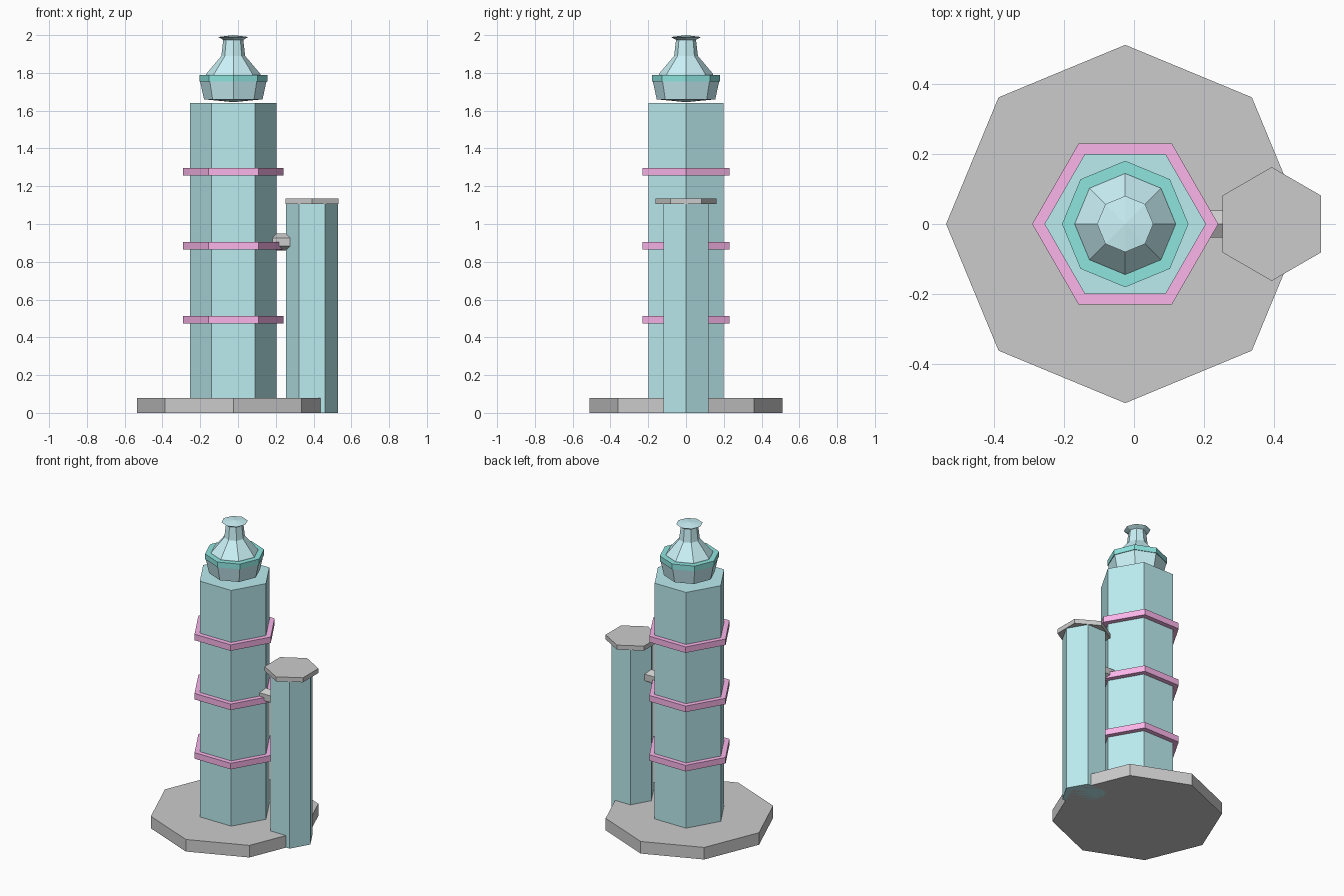
import bpy, bmesh, math

if "Cube" in bpy.data.objects:
    bpy.data.objects.remove(bpy.data.objects["Cube"])

CX = -0.025   # main tower axis
SX = 0.392    # side tower axis


def material(name, rgb):
    m = bpy.data.materials.new(name)
    m.diffuse_color = (*rgb, 1)
    m.use_nodes = True
    m.node_tree.nodes["Principled BSDF"].inputs["Base Color"].default_value = m.diffuse_color
    return m


AQUA = material("aqua", (0.50, 0.84, 0.87))
PINK = material("pink", (0.95, 0.46, 0.82))
TEAL = material("teal", (0.27, 0.78, 0.74))
SKY = material("pale_blue", (0.60, 0.90, 0.95))


def finish(name, bm, mat):
    bmesh.ops.recalc_face_normals(bm, faces=bm.faces)
    me = bpy.data.meshes.new(name)
    bm.to_mesh(me)
    bm.free()
    ob = bpy.data.objects.new(name, me)
    bpy.context.collection.objects.link(ob)
    if mat:
        me.materials.append(mat)
    return ob


def lathe(name, x, sides, profile, mat=None, turn=0.0):
    """Stack polygon rings from (radius, z) points; radius 0 makes a pole."""
    bm = bmesh.new()
    rings = []
    for r, z in profile:
        if r == 0:
            rings.append([bm.verts.new((x, 0, z))] * sides)
        else:
            angles = [turn + math.tau * i / sides for i in range(sides)]
            rings.append([bm.verts.new((x + r * math.cos(a), r * math.sin(a), z)) for a in angles])
    for a, b in zip(rings, rings[1:]):
        for i in range(sides):
            j = (i + 1) % sides
            bm.faces.new(list(dict.fromkeys((a[i], a[j], b[j], b[i]))))
    for ring in (rings[0], rings[-1]):
        if ring[0] is not ring[1]:
            bm.faces.new(ring)
    return finish(name, bm, mat)


def prism(name, x, sides, r, z0, z1, mat=None, turn=0.0):
    return lathe(name, x, sides, [(r, z0), (r, z1)], mat, turn)


# Octagonal base and hexagonal main tower
prism("base", CX, 8, 0.51, 0, 0.08)
prism("main_tower", CX, 6, 0.23, 0.04, 1.64, AQUA)

# Pink bands around the tower
for i, z in enumerate((0.492, 0.884, 1.276)):
    prism(f"tower_band_{i + 1}", CX, 6, 0.265, z - 0.02, z + 0.02, PINK)

# Side tower with its cap
prism("side_tower", SX, 6, 0.138, 0, 1.105, AQUA)
prism("side_tower_cap", SX, 6, 0.162, 1.105, 1.135, None, math.pi / 6)

# Hexagonal bridge pipe between the towers
pipe = prism("bridge", 0, 6, 0.044, -0.09, 0.09)
pipe.rotation_euler = (0, math.pi / 2, 0)
pipe.location = (0.23, 0, 0.905)

# Octagonal top piece: bowl, rim, tapering neck and flared tip
lathe("top_bowl", CX, 8, [(0, 1.645), (0.155, 1.66), (0.176, 1.757), (0, 1.757)], SKY)
prism("top_rim", CX, 8, 0.18, 1.755, 1.79, TEAL)
lathe("top_spire", CX, 8, [(0.145, 1.785), (0.143, 1.795), (0.063, 1.89), (0.053, 1.975),
                           (0.08, 1.99), (0, 2.0)], SKY)
